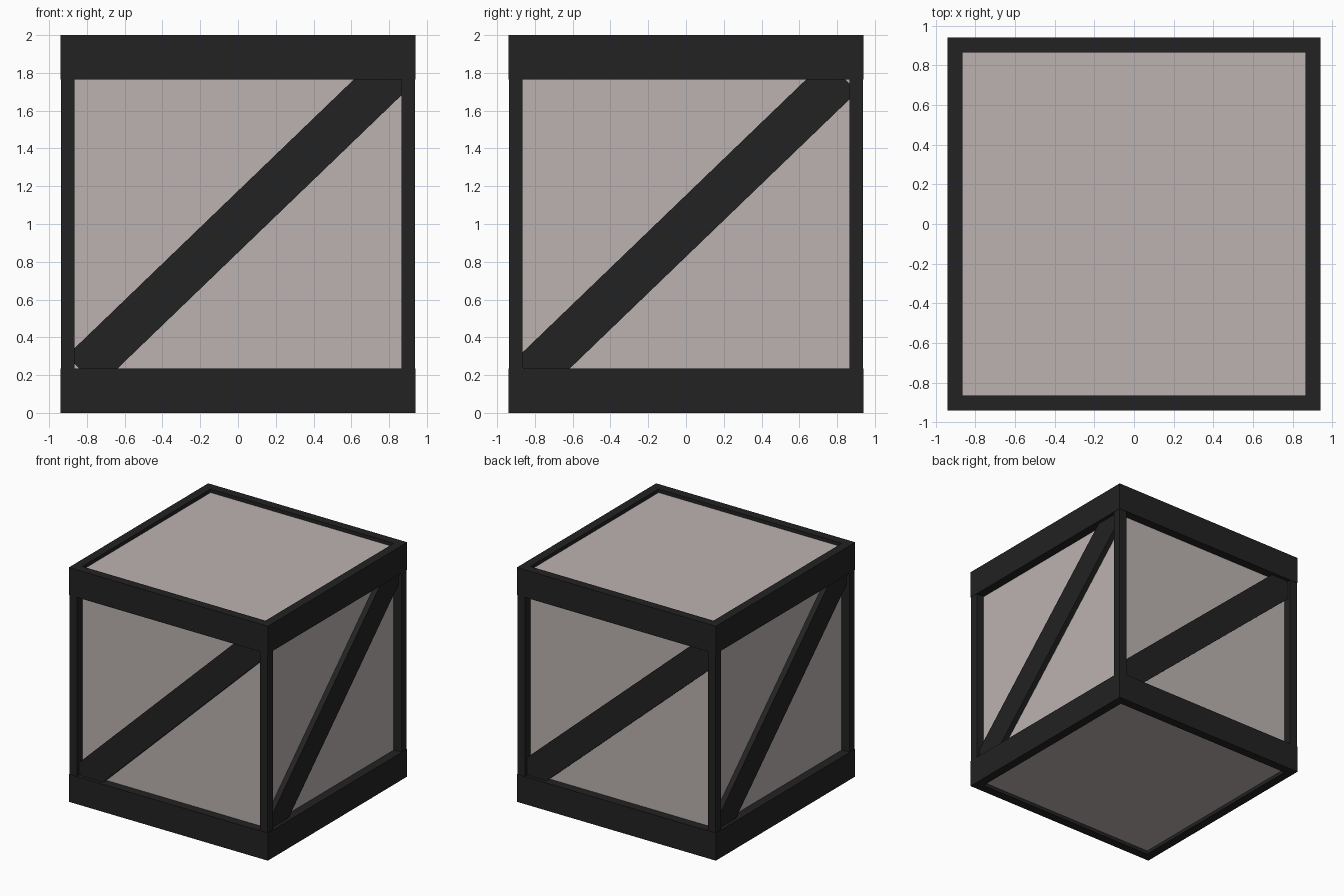
import bpy, math
from mathutils import Matrix

if "Cube" in bpy.data.objects:
    bpy.data.objects.remove(bpy.data.objects["Cube"])


def material(name, rgb):
    m = bpy.data.materials.new(name)
    m.diffuse_color = (*rgb, 1)
    m.use_nodes = True
    m.node_tree.nodes["Principled BSDF"].inputs["Base Color"].default_value = m.diffuse_color
    return m


PANEL = material("pale_grey_panel", (0.50, 0.45, 0.435))
FRAME = material("charcoal_frame", (0.016, 0.016, 0.016))

OUT, INN = 0.94, 0.865      # outer half width, panel half width
RAIL, T = 0.235, 0.075      # rail height, timber thickness


def box(name, size, matrix, mat):
    bpy.ops.mesh.primitive_cube_add(size=1)
    ob = bpy.context.object
    ob.name = name
    ob.data.transform(matrix @ Matrix.Diagonal((*size, 1)))
    ob.data.materials.append(mat)
    return ob


# inner panelled box
box("panel_box", (2 * INN, 2 * INN, 1.94), Matrix.Translation((0, 0, 1)), PANEL)

# brace per side: name, turn, tilt angle, centre height
SIDES = [("front", 0, 43.9, 1.012), ("right", 90, 43.9, 0.99),
         ("back", 180, 41.5, 0.995), ("left", 270, 43.7, 0.995)]
BRACE = 0.045               # how far the brace stands off the panel

for name, turn, tilt, height in SIDES:
    spin = Matrix.Rotation(math.radians(turn), 4, 'Z')
    # rails, alternating full width and butted between
    half = OUT if turn % 180 == 0 else INN
    for level, z in (("bottom", RAIL / 2), ("top", 2 - RAIL / 2)):
        box(f"{name}_{level}_rail", (2 * half, T, RAIL),
            spin @ Matrix.Translation((0, -OUT + T / 2, z)), FRAME)
    # corner post at the left of this side
    c = -(INN + OUT - 0.003) / 2
    box(f"{name}_corner_post", (T - 0.003, T - 0.003, 2 - 2 * RAIL),
        spin @ Matrix.Translation((c, c, 1)), FRAME)
    # diagonal brace
    box(f"{name}_brace", (2.29, BRACE, 0.235),
        spin @ Matrix.Translation((0, -INN - BRACE / 2, height))
        @ Matrix.Rotation(-math.radians(tilt), 4, 'Y'), FRAME)
